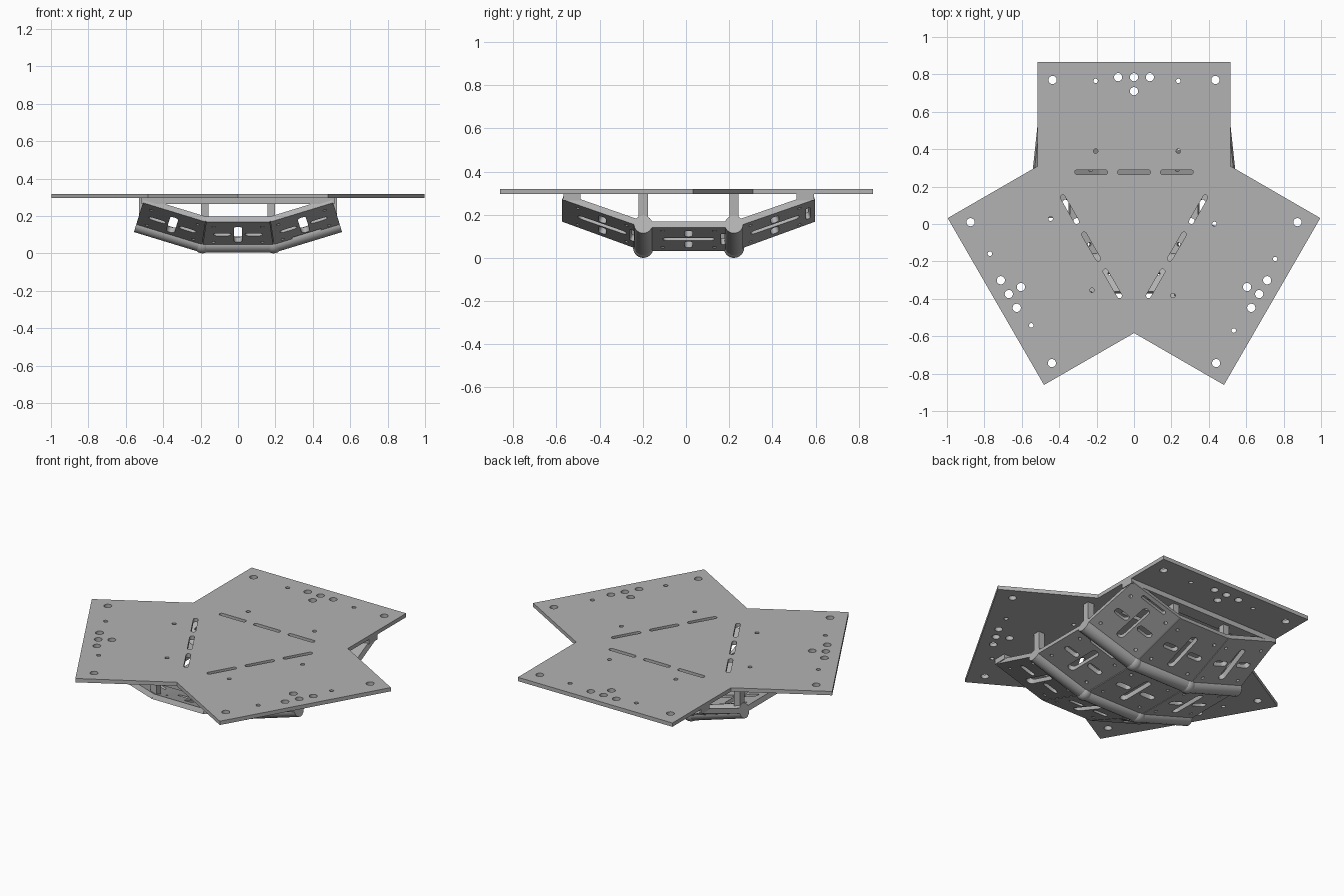
import bpy
from math import sin, cos, tan, pi, radians
from mathutils import Matrix, Vector

cube = bpy.data.objects.get("Cube")
if cube:
    bpy.data.objects.remove(cube)

grey = bpy.data.materials.new("mid_grey")
grey.use_nodes = True
shade = (0.45, 0.45, 0.45, 1)
grey.diffuse_color = shade
grey.node_tree.nodes["Principled BSDF"].inputs["Base Color"].default_value = shade

CENTRE = Matrix.Translation((0, 0.012, 0))
BEND, TILT = radians(17), radians(20)   # column bend and row tilt
HALF_X, HALF_Y = 0.19, 0.21             # half size of the middle panel
LEN_X, LEN_Y = 0.37, 0.394              # size of the outer panels
HINGE_Z = 0.047


def circle(x, y, r, n=20):
    return [(x + r * cos(2 * pi * i / n), y + r * sin(2 * pi * i / n)) for i in range(n)]


def slot(x, y, length, width, along_y=False):
    """Round-ended slot outline."""
    r, pts = width / 2, []
    for i in range(16):
        a = -pi / 2 + pi * (i if i < 8 else i - 1) / 7
        side = 1 if i < 8 else -1
        if i >= 8:
            a = pi / 2 + pi * (i - 8) / 7
        px, py = side * (length / 2 - r) + r * cos(a), r * sin(a)
        pts.append((x - py, y + px) if along_y else (x + px, y + py))
    return pts


def turn(pts, angle):
    m = Matrix.Rotation(angle, 2)
    return [tuple(m @ Vector(p)) for p in pts]


def mesh_from_curve(name, curve, matrix):
    temp = bpy.data.objects.new("temp", curve)
    bpy.context.collection.objects.link(temp)
    deps = bpy.context.evaluated_depsgraph_get()
    mesh = bpy.data.meshes.new_from_object(temp.evaluated_get(deps))
    bpy.data.objects.remove(temp)
    obj = bpy.data.objects.new(name, mesh)
    bpy.context.collection.objects.link(obj)
    mesh.materials.clear()
    return finish(obj, name, matrix)


def finish(obj, name, matrix):
    obj.name = name
    obj.matrix_world = CENTRE @ matrix
    obj.data.materials.append(grey)
    bpy.ops.object.select_all(action='DESELECT')
    obj.select_set(True)
    bpy.context.view_layer.objects.active = obj
    bpy.ops.object.mode_set(mode='EDIT')
    bpy.ops.mesh.select_all(action='SELECT')
    bpy.ops.mesh.remove_doubles(threshold=0.0001)
    bpy.ops.mesh.normals_make_consistent(inside=False)
    bpy.ops.object.mode_set(mode='OBJECT')
    bpy.ops.object.shade_smooth_by_angle(angle=radians(30))
    return obj


def add_loop(curve, pts, closed=True):
    s = curve.splines.new('POLY')
    s.points.add(len(pts) - 1)
    for p, co in zip(s.points, pts):
        p.co = (co[0], co[1], co[2] if len(co) > 2 else 0, 1)
    s.use_cyclic_u = closed


def sheet(name, loops, thickness, matrix):
    """Flat sheet: first loop is the outline, the rest are cut-outs."""
    c = bpy.data.curves.new(name, 'CURVE')
    c.dimensions, c.fill_mode, c.extrude = '2D', 'BOTH', thickness / 2
    for pts in loops:
        add_loop(c, pts)
    return mesh_from_curve(name, c, matrix)


def box(name, centre, size):
    bpy.ops.mesh.primitive_cube_add(size=1)
    obj = bpy.context.object
    obj.data.transform(Matrix.Diagonal((*size, 1)))
    return finish(obj, name, Matrix.Translation(centre))


# Three-armed top plate, one arm pattern repeated around the centre
arm_holes = [circle(s * 0.435, 0.758, 0.022) for s in (-1, 1)]
arm_holes += [circle(x, 0.773, 0.022) for x in (-0.085, 0, 0.085)]
arm_holes += [circle(0, 0.698, 0.022)]
arm_holes += [circle(x, y, 0.012) for x in (-0.205, 0.237) for y in (0.378, 0.753)]
arm_holes += [slot(x, 0.265, 0.176, 0.026) for x in (-0.229, 0, 0.229)]
outline, cuts = [], []
for k in range(3):
    a = k * 2 * pi / 3
    outline += turn([(0.515, 0.298), (0.515, 0.853), (-0.515, 0.853)], a)
    cuts += [turn(h, a) for h in arm_holes]
sheet("top_plate", [outline] + cuts, 0.023, Matrix.Translation((0, 0, 0.3065)))


# Three by three dish of slotted panels, mitred where the columns bend
def panel(c, r):
    inset = LEN_Y * sin(TILT) * tan(BEND / 2) if r else 0
    ends = [(0, 0), (r * LEN_Y, inset)] if r else [(-HALF_Y, 0), (HALF_Y, 0)]
    (s0, i0), (s1, i1) = ends
    if c:
        pts = [(c * i0, s0), (c * LEN_X, s0), (c * LEN_X, s1), (c * i1, s1)]
    else:
        pts = [(-HALF_X + i0, s0), (HALF_X - i0, s0), (HALF_X - i1, s1), (-HALF_X + i1, s1)]
    u, v = c * LEN_X / 2, r * LEN_Y / 2
    loops = [pts, slot(u, v, 0.24, 0.045, True)]
    loops += [slot(u + s * 0.085, v, 0.095, 0.038) for s in (-1, 1)]
    loops += [circle(u + s * 0.13, v + t * 0.12, 0.01, 12) for s in (-1, 1) for t in (-1, 1)]
    if c == 1:  # extra cable slots on one column
        loops.append(slot(u, {1: 0.36, 0: 0.16, -1: -0.05}[r], 0.17, 0.022))
    m = (Matrix.Translation((c * HALF_X, 0, HINGE_Z))
         @ Matrix.Rotation(-c * BEND, 4, 'Y')
         @ Matrix.Translation((0, r * HALF_Y, 0))
         @ Matrix.Rotation(r * TILT, 4, 'X'))
    cols, rows = {-1: "right", 0: "middle", 1: "left"}, {-1: "front", 0: "centre", 1: "back"}
    sheet(f"{rows[r]}_{cols[c]}_panel", loops, 0.03, m)


for c in (-1, 0, 1):
    for r in (-1, 0, 1):
        panel(c, r)

# Bent tubes along the panel hinges, with ball joints at the bends
end_x, end_z = HALF_X + LEN_X * cos(BEND), HINGE_Z + LEN_X * sin(BEND)
for side, label in ((-1, "front"), (1, "back")):
    y = side * HALF_Y
    c = bpy.data.curves.new("tube", 'CURVE')
    c.dimensions, c.bevel_depth, c.bevel_resolution = '3D', 0.043, 6
    c.use_fill_caps = True
    add_loop(c, [(-end_x, y, end_z), (-HALF_X, y, HINGE_Z),
                 (HALF_X, y, HINGE_Z), (end_x, y, end_z)], False)
    mesh_from_curve(label + "_hinge_tube", c, Matrix())
    for sx in (-1, 1):
        bpy.ops.mesh.primitive_uv_sphere_add(segments=24, ring_count=12, radius=0.047)
        finish(bpy.context.object, label + "_ball_joint",
               Matrix.Translation((sx * HALF_X, y, HINGE_Z)))
    # Mounting bar under the plate
    box(label + "_mounting_bar", (0, side * 0.54, 0.28), (1.03, 0.08, 0.03))
    # Posts joining the dish rim to the plate
    for sx in (-1, 1):
        box(label + "_rim_post", (sx * 0.178, side * 0.54, 0.235), (0.04, 0.04, 0.12))
        box(label + "_side_post", (sx * 0.51, y, 0.225), (0.04, 0.042, 0.14))
